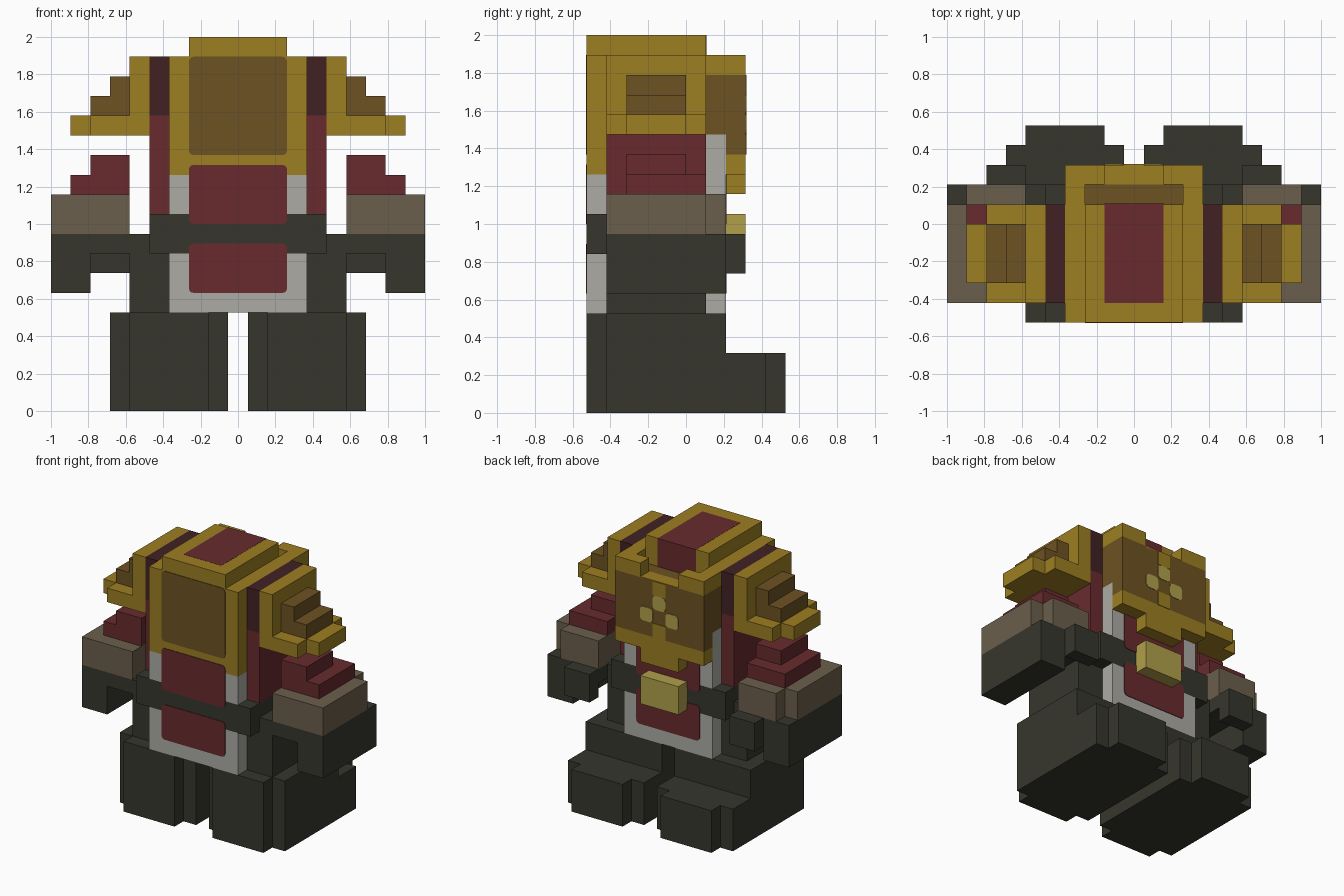
import bpy, bmesh
from mathutils import Vector

if "Cube" in bpy.data.objects:
    bpy.data.objects.remove(bpy.data.objects["Cube"])

U = 2 / 19       # size of one block
T = 0.04         # plate thickness, in blocks


def colour(name, rgb):
    m = bpy.data.materials.new(name)
    m.diffuse_color = (*rgb, 1)
    m.use_nodes = True
    m.node_tree.nodes["Principled BSDF"].inputs["Base Color"].default_value = m.diffuse_color
    return m


GOLD = colour("gold", (0.335, 0.210, 0.016))
BRASS = colour("pale brass", (0.44, 0.352, 0.07))
BROWN = colour("bronze brown", (0.152, 0.084, 0.016))
RED = colour("dark red", (0.138, 0.024, 0.027))
MAROON = colour("maroon", (0.054, 0.015, 0.017))
DARK = colour("charcoal", (0.037, 0.037, 0.027))
TAN = colour("leather tan", (0.147, 0.114, 0.072))
WHITE = colour("pale grey", (0.413, 0.407, 0.376))


def box(name, x, y, z, mat, round_axis=None):
    """Block between pairs of limits; optionally rounds the edges along one axis."""
    lo, hi = (Vector(p) * U for p in zip(x, y, z))
    bm = bmesh.new()
    bmesh.ops.create_cube(bm, size=1)
    for v in bm.verts:
        v.co = Vector([(lo[i] + hi[i]) / 2 + v.co[i] * (hi[i] - lo[i]) for i in range(3)])
    if round_axis is not None:
        edges = [e for e in bm.edges
                 if abs((e.verts[0].co - e.verts[1].co).normalized()[round_axis]) > 0.9]
        bmesh.ops.bevel(bm, geom=edges, offset=0.25 * U, segments=3, profile=0.5,
                        affect='EDGES')
    me = bpy.data.meshes.new(name)
    bm.to_mesh(me)
    bm.free()
    me.materials.append(mat)
    ob = bpy.data.objects.new(name, me)
    bpy.context.collection.objects.link(ob)
    return ob


def pair(name, x, y, z, mat):
    """The same block on both sides."""
    box(name + "_right", x, y, z, mat)
    box(name + "_left", (-x[1], -x[0]), y, z, mat)


# Legs and boots
pair("leg", (0.5, 6.5), (-4, 2), (0, 5), DARK)
pair("leg_back", (1.5, 5.5), (-5, -4), (0, 5), DARK)
pair("boot", (0.5, 6.5), (2, 4), (0, 3), DARK)
pair("boot_toe", (1.5, 5.5), (4, 5), (0, 3), DARK)

# Hips, belt and buckle
pair("hip", (3.5, 5.5), (-4, 1), (5, 8), DARK)
box("belt", (-4.5, 4.5), (-5, 2), (8, 10), DARK)
box("buckle", (-1.5, 1.5), (2, 3), (8, 10), BRASS)

# Tunic with red panels on both faces
box("tunic_skirt", (-3.5, 3.5), (-5, 2), (5, 8), WHITE)
box("tunic_waist", (-3.5, 3.5), (-5, 2), (10, 12), WHITE)
box("tunic_chest", (-3.5, 3.5), (-4, 2), (12, 14), WHITE)
for side, y in (("rear", (-5 - T, -4.9)), ("face_side", (1.9, 2 + T))):
    box("skirt_panel_" + side, (-2.5, 2.5), y, (6, 8.5), RED, 1)
    box("chest_panel_" + side, (-2.5, 2.5), y, (9.5, 12.5), RED, 1)
pair("robe_side", (3.5, 4.5), (-4, 1), (10, 15), RED)

# Arms
pair("arm_joint", (4.5, 5.5), (-4, 1), (8, 9), DARK)
pair("forearm", (5.5, 9.5), (-4, 2), (8, 9), DARK)
pair("hand", (7.5, 9.5), (-4, 2), (6, 8), DARK)
pair("thumb", (5.5, 7.5), (2, 3), (7, 9), DARK)
pair("cuff", (5.5, 8.5), (-4, 2), (9, 11), TAN)
pair("cuff_outer", (8.5, 9.5), (-4, 1), (9, 11), TAN)
pair("shoulder_low", (5.5, 8.5), (-3, 1), (11, 12), RED)
pair("shoulder_high", (5.5, 7.5), (-3, 0), (12, 13), RED)

# Helmet shell, rear panel and crest
box("helmet_core", (-3.5, 3.5), (-4, 1), (14, 18), GOLD)
box("helmet_rear", (-3.5, 3.5), (-5, -4), (12, 18), GOLD)
box("rear_panel", (-2.5, 2.5), (-5 - T, -4.9), (13, 18), BROWN, 1)
box("crest", (-2.5, 2.5), (-5, 1), (18, 19), GOLD)
box("crest_inlay", (-1.5, 1.5), (-4, 1 + T), (18.9, 19 + T / 4), RED)
box("crest_drop", (-1.5, 1.5), (0.9, 1 + T), (17, 18.95), RED)
pair("helmet_band", (3.5, 4.5), (-4, 1), (15, 18), MAROON)

# Face mask with rim and chin
box("mask", (-3.5, 3.5), (1, 3), (14, 17), BROWN)
box("mask_jaw", (-3.5, 3.5), (2, 3), (13, 14), BROWN)
pair("mask_rim_side", (2.5, 3.5), (1, 3), (17, 18), GOLD)
pair("mask_rim_top", (1.5, 2.5), (2, 3), (17, 18), GOLD)
box("mask_notch_floor", (-1.5, 1.5), (2, 3), (16.9, 17 + T), GOLD)
box("chin", (-3.5, 3.5), (2, 3), (12, 13), GOLD)
box("chin_tip", (-1.5, 1.5), (2, 3), (11, 12), GOLD)
front = (2.9, 3 + T)
box("brow", (-0.5, 0.5), front, (16, 17), GOLD)
box("lip", (-0.5, 0.5), front, (13, 14), GOLD)
for i, (x, z) in enumerate(((0, 15), (-1, 14), (1, 14))):
    box(f"mask_stud_{i}", (x - 0.5, x + 0.5), front, (z, z + 1), BRASS, 1)

# Winged ear guards
pair("ear_plate", (4.5, 5.5), (-4, 1), (14, 18), GOLD)
pair("ear_ledge", (5.5, 7.5), (-4, 1), (14, 15), GOLD)
pair("ear_tip", (7.5, 8.5), (-3, 0), (14, 15), GOLD)
pair("ear_step_low", (5.5, 7.5), (-3, 0), (15, 16), BROWN)
pair("ear_step_high", (5.5, 6.5), (-3, 0), (16, 17), BROWN)
